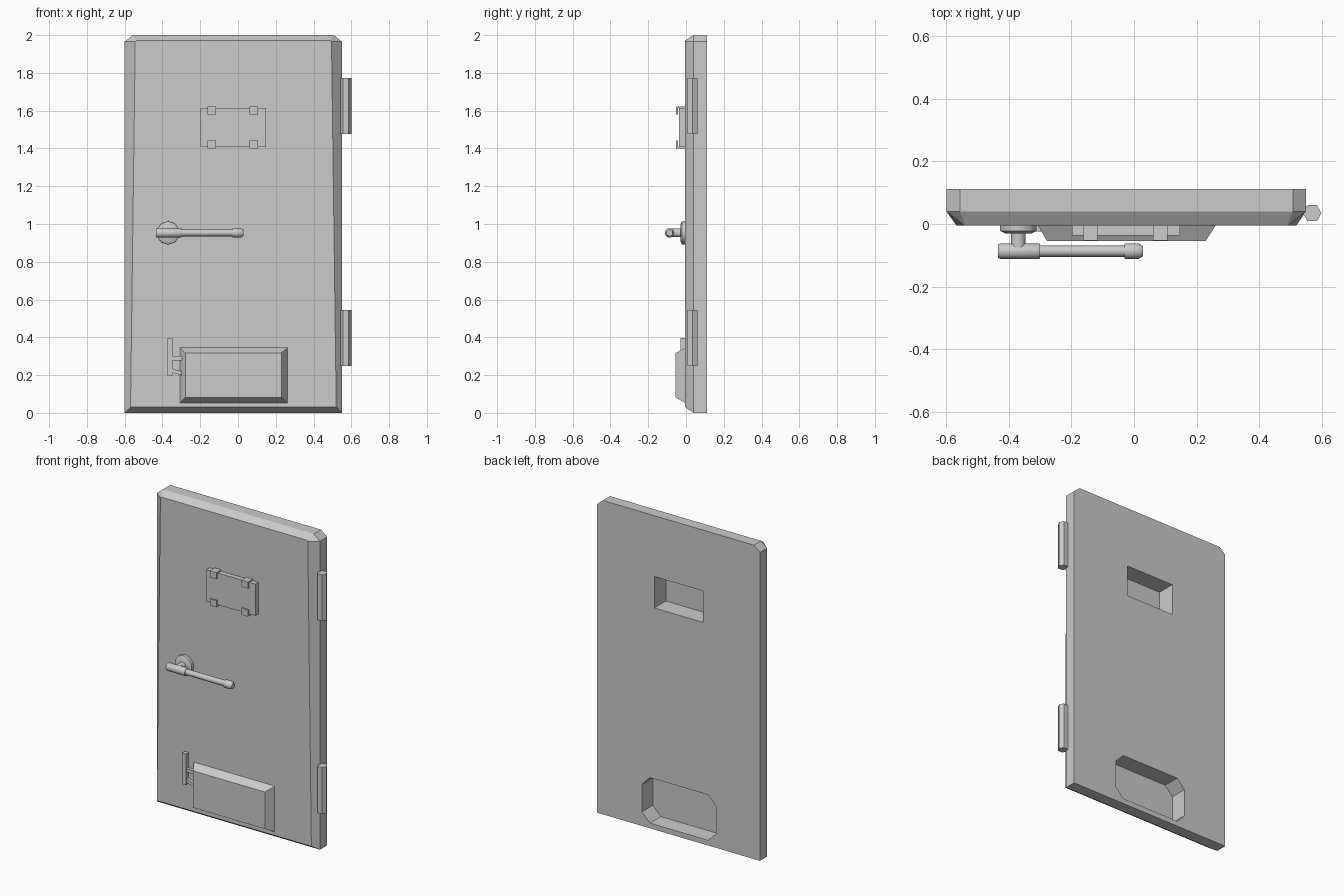
import bpy, bmesh, math
from mathutils import Vector

if "Cube" in bpy.data.objects:
    bpy.data.objects.remove(bpy.data.objects["Cube"])


def loft(name, rings, smooth=False):
    """Skin a list of equal-length point rings and cap both ends."""
    bm = bmesh.new()
    rows = [[bm.verts.new(p) for p in ring] for ring in rings]
    n = len(rows[0])
    for a, b in zip(rows, rows[1:]):
        for i in range(n):
            j = (i + 1) % n
            bm.faces.new((a[i], a[j], b[j], b[i]))
    bm.faces.new(rows[0])
    bm.faces.new(rows[-1])
    bmesh.ops.recalc_face_normals(bm, faces=bm.faces)
    mesh = bpy.data.meshes.new(name)
    bm.to_mesh(mesh)
    bm.free()
    ob = bpy.data.objects.new(name, mesh)
    bpy.context.collection.objects.link(ob)
    bpy.ops.object.select_all(action='DESELECT')
    ob.select_set(True)
    bpy.context.view_layer.objects.active = ob
    if smooth:
        bpy.ops.object.shade_smooth_by_angle(angle=math.radians(40))
    return ob


def xz(points, y):
    return [(x, y, z) for x, z in points]


def rect(x0, x1, z0, z1):
    return [(x0, z0), (x1, z0), (x1, z1), (x0, z1)]


def slab(name, profile, y0, y1):
    return loft(name, [xz(profile, y0), xz(profile, y1)])


def turned(name, centre, axis, stations, sides, smooth=True):
    """Round part: stations are (offset along axis, radius)."""
    c = Vector(centre)
    u, v, w = {'X': ((0, 0, 1), (0, 1, 0), (1, 0, 0)),
               'Y': ((0, 0, 1), (1, 0, 0), (0, 1, 0)),
               'Z': ((1, 0, 0), (0, 1, 0), (0, 0, 1))}[axis]
    u, v, w = Vector(u), Vector(v), Vector(w)
    rings = []
    for t, r in stations:
        angles = [2 * math.pi * i / sides for i in range(sides)]
        rings.append([c + w * t + u * r * math.cos(a) + v * r * math.sin(a) for a in angles])
    return loft(name, rings, smooth)


FRONT, BACK = -0.004, 0.112

# Door leaf with wide front chamfer and clipped top corners
outer = [(-0.6, 0), (0.55, 0), (0.55, 1.965), (0.508, 2), (-0.557, 2), (-0.6, 1.965)]
inner = [(-0.569, 0.03), (0.52, 0.03), (0.495, 1.966), (0.491, 1.972), (-0.54, 1.972), (-0.544, 1.966)]
door = loft("door_leaf", [xz(inner, FRONT), xz(outer, 0.04), xz(outer, BACK)])

# Window opening and blind lower pocket, cut from the back
pocket = [(-0.29, 0.09), (-0.235, 0.033), (0.175, 0.033), (0.232, 0.09),
          (0.232, 0.265), (0.175, 0.323), (-0.235, 0.323), (-0.29, 0.265)]
cutters = [slab("window_cutter", rect(-0.198, 0.145, 1.412, 1.612), -0.05, 0.2),
           slab("pocket_cutter", pocket, 0.003, 0.2)]
bpy.context.view_layer.objects.active = door
for c in cutters:
    c.hide_render = True
    mod = door.modifiers.new("cut", 'BOOLEAN')
    mod.operation = 'DIFFERENCE'
    mod.solver = 'EXACT'
    mod.object = c
    bpy.ops.object.modifier_apply(modifier=mod.name)
    bpy.data.objects.remove(c)

# Sliding window plate and its four hooked clips
slab("window_plate", rect(-0.199, 0.147, 1.411, 1.613), -0.036, FRONT)
for side, x in (("left", -0.139), ("right", 0.084)):
    for level, z, s in (("upper", 1.622, -1), ("lower", 1.401, 1)):
        hook = [(0, 0), (-0.052, 0), (-0.052, 0.042), (-0.043, 0.042), (-0.043, 0.009), (0, 0.009)]
        loft(f"clip_{level}_{side}",
             [[(x + dx, y, z + s * h) for y, h in hook] for dx in (-0.023, 0.023)])

# Lower hatch cover with sloping sides
loft("hatch_cover", [xz(rect(-0.309, 0.263, 0.052, 0.346), FRONT + 0.002),
                     xz(rect(-0.278, 0.229, 0.082, 0.317), -0.055)])

# Hatch latch bar with two short links
slab("latch_bar", rect(-0.372, -0.347, 0.198, 0.397), -0.03, FRONT)
slab("latch_link_upper", rect(-0.35, -0.295, 0.278, 0.3), -0.024, FRONT)
slab("latch_link_lower", [(-0.35, 0.213), (-0.298, 0.198), (-0.298, 0.22), (-0.35, 0.235)],
     -0.024, FRONT)

# Lever handle: rosette, neck, hub, bar and end knob
HX, HY, HZ = -0.37, -0.087, 0.953
turned("handle_rosette", (HX, FRONT, HZ), 'Y', [(0.002, 0.062), (-0.018, 0.061), (-0.026, 0.045)], 10)
turned("handle_neck", (HX, FRONT, HZ), 'Y', [(-0.02, 0.023), (-0.075, 0.023)], 12)
turned("handle_hub", (0, HY, HZ), 'X',
       [(-0.435, 0.021), (-0.428, 0.025), (-0.304, 0.025), (-0.30, 0.023)], 12)
turned("handle_bar", (0, HY, HZ), 'X', [(-0.31, 0.018), (-0.02, 0.018)], 12)
turned("handle_knob", (0, HY, HZ), 'X',
       [(-0.03, 0.023), (-0.026, 0.025), (0.014, 0.025), (0.028, 0.017)], 12)

# Hexagonal hinge barrels
for level, z0, z1 in (("upper", 1.477, 1.772), ("lower", 0.248, 0.544)):
    turned(f"hinge_{level}", (0.57, 0.035, 0), 'Z', [(z0, 0.03), (z1, 0.03)], 6, False)
